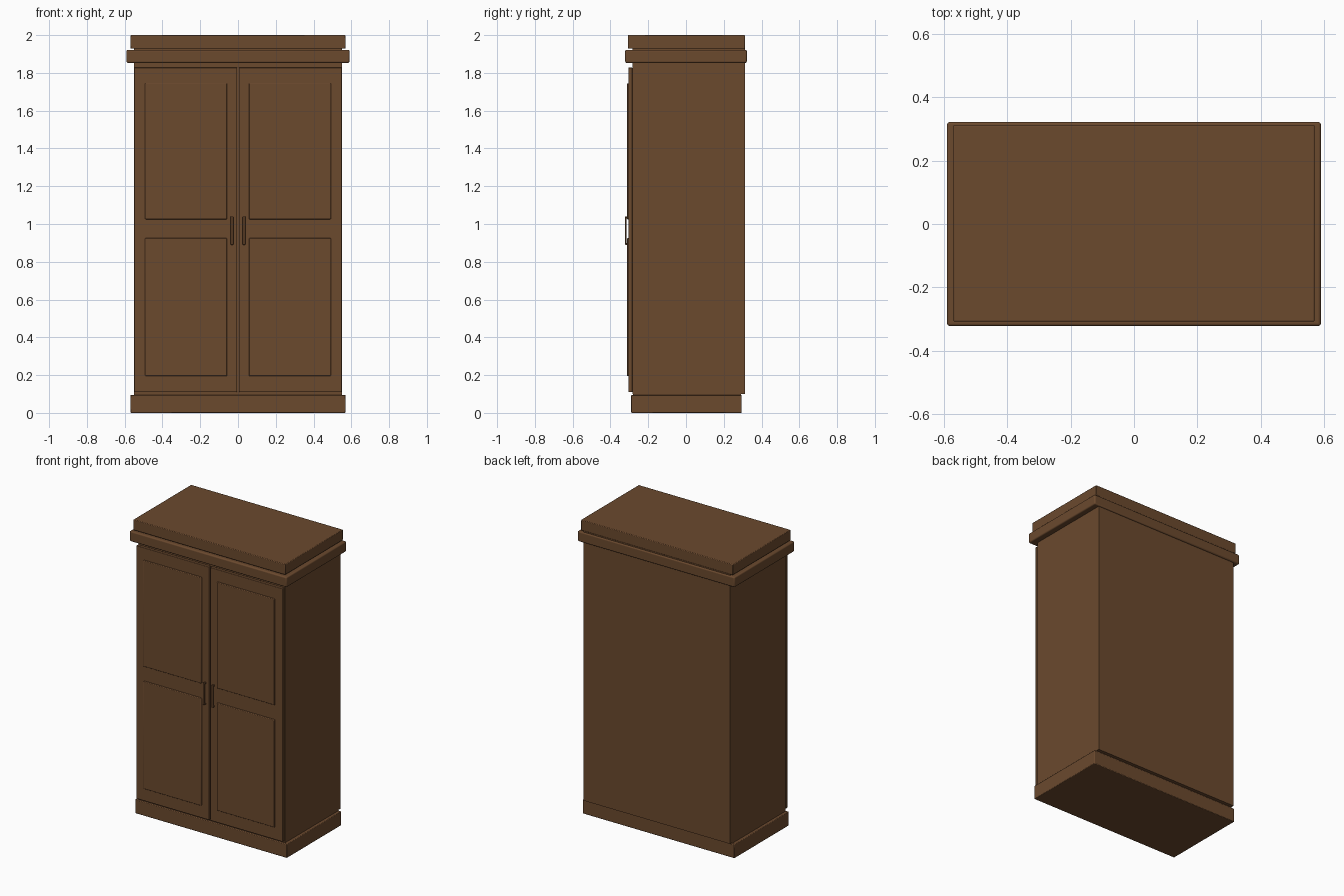
import bpy

if "Cube" in bpy.data.objects:
    bpy.data.objects.remove(bpy.data.objects["Cube"])

def material(name, rgb):
    m = bpy.data.materials.new(name)
    m.diffuse_color = (*rgb, 1)
    m.use_nodes = True
    m.node_tree.nodes["Principled BSDF"].inputs["Base Color"].default_value = m.diffuse_color
    return m

wood = material("brown_wood", (0.147, 0.067, 0.027))

def box(name, x, y, z, bevel=0.0, segments=2):
    """Box from (min, max) ranges, with optional rounded edges."""
    bpy.ops.mesh.primitive_cube_add(size=1, location=[(a + b) / 2 for a, b in (x, y, z)])
    o = bpy.context.object
    o.name = name
    o.scale = [b - a for a, b in (x, y, z)]
    bpy.ops.object.transform_apply(location=False, rotation=False, scale=True)
    o.data.materials.append(wood)
    if bevel:
        m = o.modifiers.new("rounded_edges", 'BEVEL')
        m.width, m.segments = bevel, segments
        bpy.ops.object.shade_smooth_by_angle()
    return o

# Carcass, plinth and cornice
box("carcass", (-0.55, 0.55), (-0.283, 0.313), (0.1, 1.93))
box("plinth", (-0.57, 0.57), (-0.29, 0.295), (0, 0.095), 0.004)
box("plinth_joint", (-0.55, 0.55), (-0.28, 0.29), (0.09, 0.105))
box("cornice", (-0.59, 0.59), (-0.322, 0.322), (1.853, 1.922), 0.008, 3)
box("top_board", (-0.57, 0.57), (-0.308, 0.312), (1.928, 2.0), 0.004)

# Doors with raised panels and bar handles, mirrored across x
for side, s in (("left", -1), ("right", 1)):
    def span(a, b):
        return tuple(sorted((s * a, s * b)))
    box(f"{side}_door", span(0.004, 0.55), (-0.305, -0.284), (0.11, 1.828), 0.003)
    for level, z in (("lower", (0.195, 0.925)), ("upper", (1.025, 1.745))):
        box(f"{side}_{level}_panel", span(0.058, 0.492), (-0.313, -0.3), z, 0.004)
    box(f"{side}_handle_bar", span(0.025, 0.039), (-0.322, -0.316), (0.89, 1.04), 0.002)
    for i, z in enumerate((0.89, 1.03)):
        box(f"{side}_handle_post_{i}", span(0.027, 0.037), (-0.318, -0.3), (z, z + 0.01))
